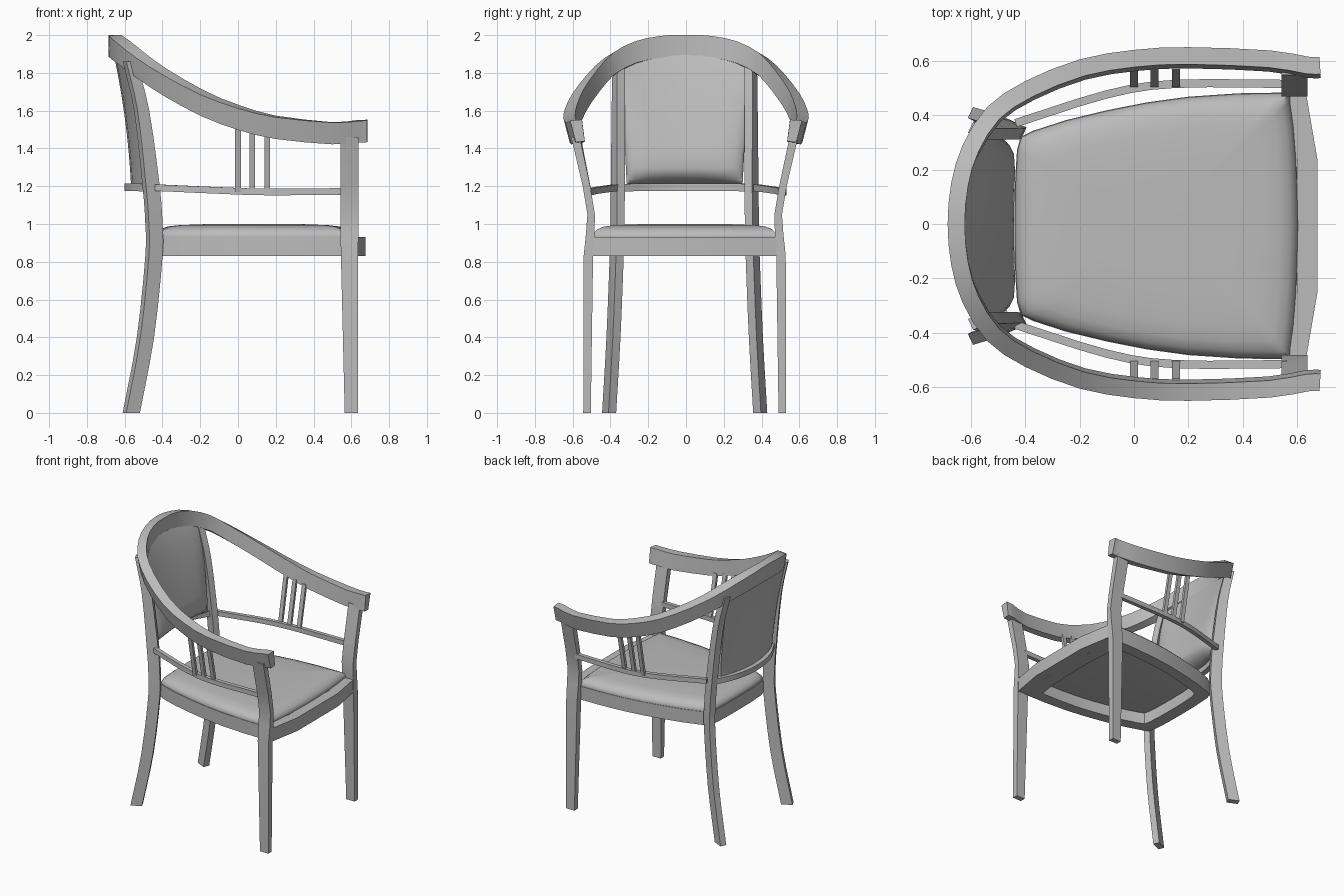
import bpy
import bmesh
import math
from mathutils import Vector

cube = bpy.data.objects.get("Cube")
if cube:
    bpy.data.objects.remove(cube, do_unlink=True)

grey = bpy.data.materials.new("plain grey")
grey.use_nodes = True
colour = (0.5, 0.5, 0.5, 1)
grey.diffuse_color = colour
grey.node_tree.nodes["Principled BSDF"].inputs["Base Color"].default_value = colour

LOWER_SHIFT = -.007  # legs, seat and pad sit slightly off the rail's centre


def loft(name, rings, closed=False, flip=1, angle=35, shift=0.0):
    """Skin a list of equal rings; cap the ends unless the loft is closed."""
    bm = bmesh.new()
    rows = [[bm.verts.new((p[0], p[1] * flip + shift, p[2])) for p in r] for r in rings]
    n = len(rows[0])
    pairs = list(zip(rows, rows[1:]))
    if closed:
        pairs.append((rows[-1], rows[0]))
    else:
        bm.faces.new(rows[0])
        bm.faces.new(rows[-1])
    for a, b in pairs:
        for i in range(n):
            j = (i + 1) % n
            bm.faces.new((a[i], a[j], b[j], b[i]))
    bmesh.ops.recalc_face_normals(bm, faces=bm.faces)
    mesh = bpy.data.meshes.new(name)
    bm.to_mesh(mesh)
    bm.free()
    mesh.materials.append(grey)
    obj = bpy.data.objects.new(name, mesh)
    bpy.context.collection.objects.link(obj)
    bpy.ops.object.select_all(action='DESELECT')
    obj.select_set(True)
    bpy.context.view_layer.objects.active = obj
    bpy.ops.object.shade_smooth_by_angle(angle=math.radians(angle))


def both_sides(name, rings, shift=0.0):
    loft("left_" + name, rings, shift=shift)
    loft("right_" + name, rings, flip=-1, shift=shift)


def spline(points, steps=3):
    """Catmull-Rom curve through the points."""
    p = [Vector(q) for q in points]
    p = [2 * p[0] - p[1]] + p + [2 * p[-1] - p[-2]]
    out = []
    for a, b, c, d in zip(p, p[1:], p[2:], p[3:]):
        for s in range(steps):
            t = s / steps
            out.append(0.5 * (2 * b + (c - a) * t + (2 * a - 5 * b + 4 * c - d) * t ** 2
                              + (3 * b - a - 3 * c + d) * t ** 3))
    return out + [p[-2]]


def mirrored(half):
    """Complete a half path that ends on the centre plane."""
    return half + [(x, -y, z) for x, y, z in reversed(half[:-1])]


def bar_rings(path, width, height, lean=0.0, rise=0.0):
    """Rectangular sections; the path is the outer top edge, running anticlockwise.
    The foot leans in along the sides, and the inner edge rises where the bar slopes."""
    path = [Vector(p) for p in path]
    rings = []
    last = len(path) - 1
    for i, p in enumerate(path):
        t = (path[min(i + 1, last)] - path[max(i - 1, 0)]).normalized()
        inward = Vector((-t.y, t.x, 0)).normalized()
        across = inward * width + Vector((0, 0, rise * abs(t.z)))
        drop = Vector((0, 0, -height))
        shift = inward * lean * abs(inward.y)
        rings.append([p, p + across, p + across + drop + shift * 0.5, p + drop + shift])
    return rings


def post_rings(stations, turn=0.0):
    """Horizontal rectangles given as x, y, z, width, depth."""
    rings = []
    c, s = math.cos(turn), math.sin(turn)
    for x, y, z, w, d in stations:
        corners = [(-w, -d), (w, -d), (w, d), (-w, d)]
        rings.append([(x + (a * c - b * s) / 2, y + (a * s + b * c) / 2, z)
                      for a, b in corners])
    return rings


# Sweeping top rail that forms the back and both arms
rail = [(.682, .614, 1.548), (.64, .615, 1.545), (.5, .638, 1.537), (.2, .65, 1.565),
        (0, .64, 1.612), (-.2, .605, 1.685), (-.4, .525, 1.79), (-.54, .43, 1.88),
        (-.63, .29, 1.95), (-.672, .15, 1.985), (-.685, 0, 2)]
loft("arm_and_back_rail", bar_rings(spline(mirrored(rail), 2), .063, .115, .03, .06))

# Curved back legs, running up to the rail
back_path = [(-.565, .4, 0), (-.49, .377, .4), (-.445, .36, .83), (-.445, .356, 1),
             (-.46, .354, 1.2), (-.51, .352, 1.6), (-.573, .35, 1.86)]
both_sides("back_leg", post_rings(
    [(*p, .08 - .03 * max(0, p.z - 1.2), .045) for p in spline(back_path)],
    math.radians(-25)), LOWER_SHIFT)

# Front legs, splaying out to carry the arms
both_sides("front_leg", post_rings([
    (.6, .517, 0, .07, .04), (.59, .51, .83, .09, .05), (.59, .5, .95, .095, .045),
    (.59, .495, 1.05, .095, .04), (.59, .52, 1.2, .095, .04),
    (.59, .578, 1.46, .095, .045)]), LOWER_SHIFT)

# Arm stretchers and back crossbar
both_sides("arm_stretcher", bar_rings(spline(
    [(.56, .53, 1.19), (.15, .53, 1.187), (-.1, .492, 1.195), (-.44, .385, 1.21)]),
    .03, .035))
loft("back_crossbar", bar_rings(spline(mirrored(
    [(-.49, .36, 1.212), (-.57, .2, 1.215), (-.6, 0, 1.215)])), .04, .04))

# Three slats under each arm
for number, x in enumerate((0, .075, .155), 1):
    both_sides(f"arm_slat_{number}", post_rings(
        [(x, .51, 1.17, .03, .02), (x, .578, 1.52 - .2 * x, .03, .02)]))

# Seat outline, shared by frame and cushion
seat_half = [(.605, 0, 0), (.597, .25, 0), (.575, .46, 0), (.54, .49, 0), (.2, .475, 0),
             (-.1, .425, 0), (-.37, .35, 0), (-.43, .28, 0), (-.44, 0, 0)]
outline = spline(seat_half, 2)
outline += [Vector((p.x, -p.y, 0)) for p in reversed(outline[1:-1])]
centre = Vector((.085, 0, 0))


def seat_ring(scale, z):
    return [centre + (p - centre) * scale + Vector((0, 0, z)) for p in outline]


# Broad seat frame and bowed front bar
loft("seat_frame", [seat_ring(s, z) for s, z in
                    [(1, .93), (.82, .93), (.82, .83), (1, .83)]],
     closed=True, shift=LOWER_SHIFT)
loft("front_bar", bar_rings(
    [(.632, -.49, .93), (.675, -.24, .93), (.675, .24, .93), (.632, .49, .93)], .075, .1),
    shift=LOWER_SHIFT)

# Domed seat cushion
levels = [(.85, .915), (.99, .925), (.995, .935), (.98, .955), (.94, .973), (.87, .987),
          (.75, .994), (.5, .999), (.25, 1.0)]
loft("seat_cushion", [seat_ring(s, z) for s, z in levels], angle=50, shift=LOWER_SHIFT)


# Upholstered back pad, curved around the sitter and fuller at the base
def pad_point(u, v, front):
    y = u * (.307 + .033 * v)
    z = 1.215 + v * (.68 - .04 * u * u)
    x = -.567 - .035 * v - .055 * v * v + .065 * u * u
    if front:
        swell = min(1, v / .1) ** .6 * (1 - v) ** .8
        x += .035 + swell * (.106 - .06 * u * u) * (1 - abs(u) ** 12)
    return (x, y, z)


columns = [-1, -.95, -.85, -.65, -.35, 0, .35, .65, .85, .95, 1]
heights = [0, .03, .07, .12, .25, .4, .55, .7, .85, .95, 1]
loft("back_pad", [[pad_point(u, v, True) for u in columns]
                  + [pad_point(u, v, False) for u in reversed(columns)]
                  for v in heights], angle=50, shift=LOWER_SHIFT)
